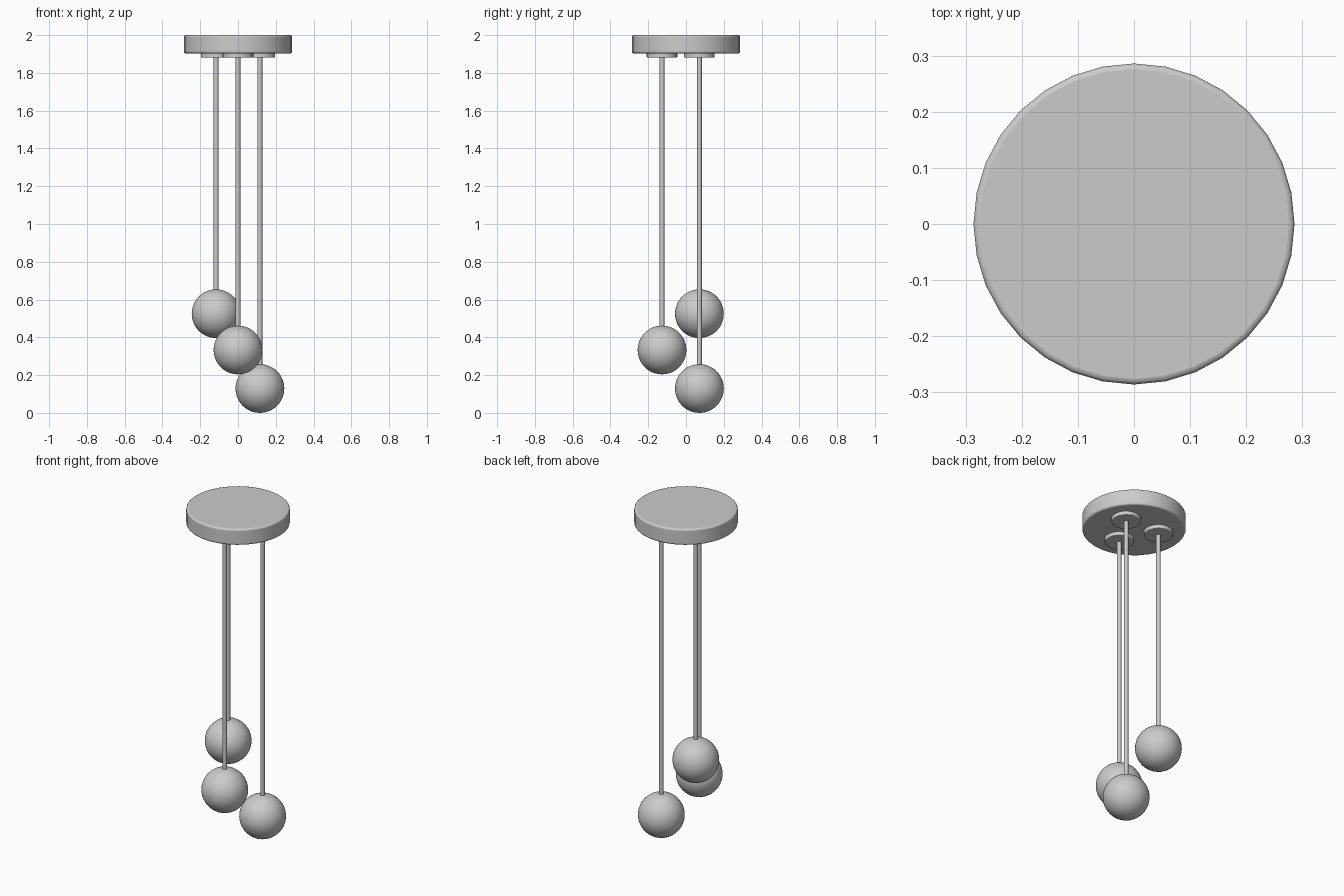
import bpy, math

if "Cube" in bpy.data.objects:
    bpy.data.objects.remove(bpy.data.objects["Cube"])


def finish(obj, name, bevel=0.0):
    obj.name = name
    if bevel:
        mod = obj.modifiers.new("soft_edge", 'BEVEL')
        mod.width = bevel
        mod.segments = 3
        mod.limit_method = 'ANGLE'
        mod.angle_limit = math.radians(40)
    bpy.ops.object.shade_smooth_by_angle(angle=math.radians(35))
    return obj


def cylinder(name, x, y, z0, z1, radius, sides, bevel=0.0):
    bpy.ops.mesh.primitive_cylinder_add(
        vertices=sides, radius=radius, depth=z1 - z0,
        location=(x, y, (z0 + z1) / 2))
    return finish(bpy.context.object, name, bevel)


def globe(name, x, y, z, radius):
    bpy.ops.mesh.primitive_uv_sphere_add(
        segments=48, ring_count=24, radius=radius, location=(x, y, z))
    return finish(bpy.context.object, name)


# Ceiling canopy
cylinder("ceiling_canopy", 0, 0, 1.903, 2.0, 0.286, 32, 0.01)

# Three pendants hanging at staggered heights: x, y, globe centre z
GLOBE_R = 0.129
pendants = {
    "left": (-0.116, 0.071, 0.525),
    "front": (0.0, -0.127, 0.333),
    "right": (0.116, 0.071, GLOBE_R),
}
for side, (x, y, z) in pendants.items():
    # Mounting rosette under the canopy, rod, and glass globe
    cylinder(side + "_rosette", x, y, 1.881, 1.91, 0.081, 32, 0.004)
    cylinder(side + "_rod", x, y, z + GLOBE_R - 0.01, 1.89, 0.0125, 16)
    globe(side + "_globe", x, y, z, GLOBE_R)
